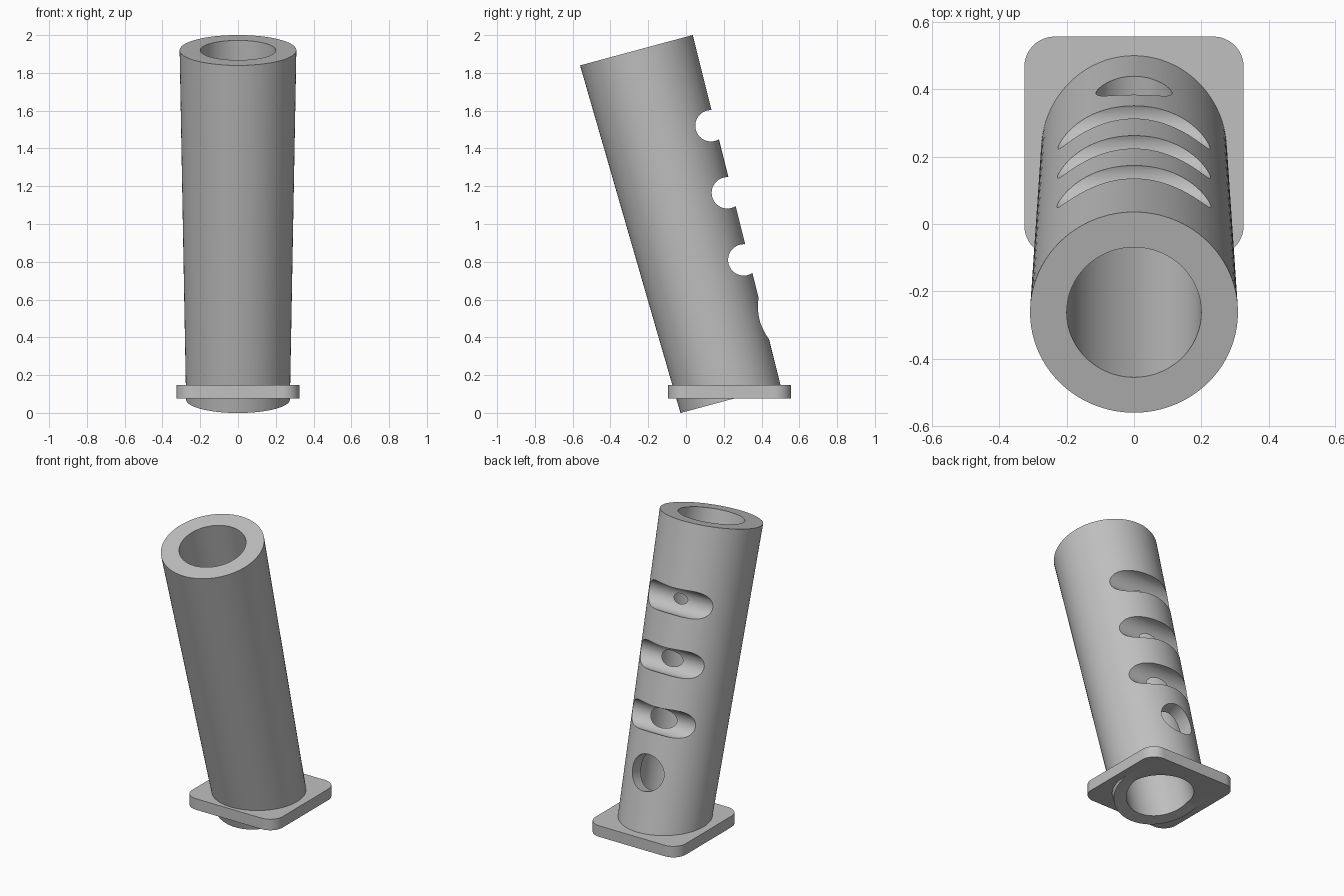
import bpy, bmesh
from math import radians, pi
from mathutils import Matrix, Vector

default = bpy.data.objects.get("Cube")
if default:
    bpy.data.objects.remove(default, do_unlink=True)

TILT = radians(15.09)
BASE = Vector((0, 0.236, 0.071))
LENGTH, R_LOW, R_TOP, BORE = 1.915, 0.275, 0.309, 0.2
LEAN = Matrix.Translation(BASE) @ Matrix.Rotation(TILT, 4, 'X')

grey = bpy.data.materials.new("plain grey")
grey.use_nodes = True
grey.diffuse_color = (0.53, 0.53, 0.53, 1)
grey.node_tree.nodes["Principled BSDF"].inputs["Base Color"].default_value = grey.diffuse_color


def make_object(name, bm):
    mesh = bpy.data.meshes.new(name)
    bm.to_mesh(mesh)
    bm.free()
    mesh.materials.append(grey)
    obj = bpy.data.objects.new(name, mesh)
    bpy.context.collection.objects.link(obj)
    return obj


def cone(name, r1, r2, depth, matrix, sides=128):
    bm = bmesh.new()
    bmesh.ops.create_cone(bm, cap_ends=True, segments=sides, radius1=r1,
                          radius2=r2, depth=depth, matrix=matrix)
    return make_object(name, bm)


def combine(target, other, operation):
    """Apply a boolean to the target and remove the helper."""
    other.hide_render = True
    mod = target.modifiers.new(other.name, 'BOOLEAN')
    mod.operation, mod.object, mod.solver = operation, other, 'EXACT'
    bpy.context.view_layer.objects.active = target
    bpy.ops.object.modifier_apply(modifier=mod.name)
    bpy.data.objects.remove(other, do_unlink=True)


# Tapered, leaning grip
grip = cone("grip", R_LOW, R_TOP, LENGTH,
            LEAN @ Matrix.Translation((0, 0, LENGTH / 2)))

# Flat plate with rounded corners
bm = bmesh.new()
bmesh.ops.create_cube(bm, size=1, matrix=Matrix.Translation((0, 0.231, 0.111))
                      @ Matrix.Diagonal((0.652, 0.652, 0.072, 1)))
corners = [e for e in bm.edges if abs(e.verts[0].co.z - e.verts[1].co.z) > 0.01]
bmesh.ops.bevel(bm, geom=corners, offset=0.09, segments=16, profile=0.5,
                affect='EDGES')
combine(grip, make_object("base_plate", bm), 'UNION')

# Bore through grip and plate
combine(grip, cone("bore", BORE, BORE, 3,
                   LEAN @ Matrix.Translation((0, 0, 1))), 'DIFFERENCE')

# Finger grooves across the back
for i in range(3):
    place = Matrix.Translation((0, 0.132 + 0.087 * i, 1.52 - 0.355 * i))
    combine(grip, cone(f"finger_groove_{i + 1}", 0.083, 0.083, 1,
                       place @ Matrix.Rotation(pi / 2, 4, 'Y'), 64), 'DIFFERENCE')

# Round hole low in the back wall
combine(grip, cone("back_hole", 0.113, 0.113, 0.4,
                   LEAN @ Matrix.Translation((0, 0.25, 0.369))
                   @ Matrix.Rotation(pi / 2, 4, 'X'), 64), 'DIFFERENCE')

# Smooth round walls, sharp rims
bpy.ops.object.select_all(action='DESELECT')
grip.select_set(True)
bpy.context.view_layer.objects.active = grip
bpy.ops.object.shade_smooth_by_angle(angle=radians(25))
